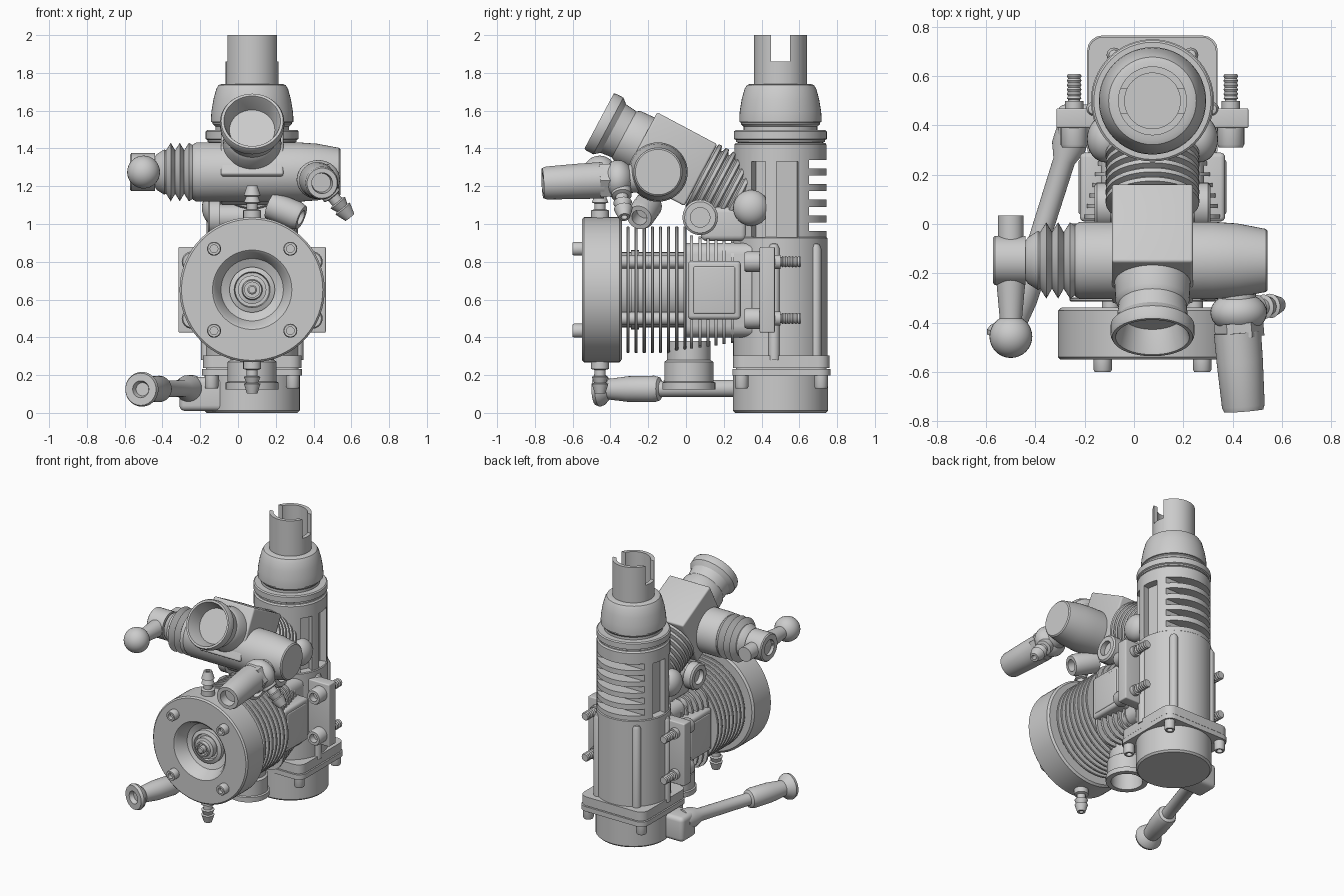
import bpy, bmesh
from math import sin, cos, pi, radians
from mathutils import Vector, Matrix

if "Cube" in bpy.data.objects:
    bpy.data.objects.remove(bpy.data.objects["Cube"])

CX = 0.075                       # symmetry plane of the engine
X, Y, Z = Vector((1, 0, 0)), Vector((0, 1, 0)), Vector((0, 0, 1))


def finish(name, bm, smooth=True):
    bmesh.ops.recalc_face_normals(bm, faces=bm.faces)
    me = bpy.data.meshes.new(name)
    bm.to_mesh(me)
    bm.free()
    ob = bpy.data.objects.new(name, me)
    bpy.context.collection.objects.link(ob)
    bpy.ops.object.select_all(action='DESELECT')
    ob.select_set(True)
    bpy.context.view_layer.objects.active = ob
    if smooth:
        bpy.ops.object.shade_smooth_by_angle(angle=radians(32))
    return ob


def lathe(name, prof, at, axis=Z, seg=48):
    """Revolve (radius, distance) points about an axis starting at a point."""
    bm = bmesh.new()
    m = Matrix.Translation(at) @ Vector(axis).to_track_quat('Z', 'Y').to_matrix().to_4x4()
    rings = []
    for r, t in prof:
        n = 1 if r == 0 else seg
        rings.append([bm.verts.new(m @ Vector((r * cos(2 * pi * i / seg), r * sin(2 * pi * i / seg), t)))
                      for i in range(n)])
    for a, b in zip(rings, rings[1:]):
        if len(a) == 1 and len(b) == 1:
            continue
        for i in range(seg):
            q = [a[i % len(a)], a[(i + 1) % len(a)], b[(i + 1) % len(b)], b[i % len(b)]]
            bm.faces.new(list(dict.fromkeys(q)))
    for ring in (rings[0], rings[-1]):
        if len(ring) > 1:
            bm.faces.new(ring)
    return finish(name, bm)


def rod(name, a, b, r, r2=None, seg=32):
    a, b = Vector(a), Vector(b)
    return lathe(name, [(r, 0), (r if r2 is None else r2, (b - a).length)], a, b - a, seg)


def ball(name, c, r, scale=(1, 1, 1)):
    bm = bmesh.new()
    bmesh.ops.create_uvsphere(bm, u_segments=32, v_segments=16, radius=r,
                              matrix=Matrix.Translation(c) @ Matrix.Diagonal((*scale, 1)))
    return finish(name, bm)


def box(name, c, size, bevel=0, along=None, rot=None):
    """Box with the edges parallel to 'along' (or all edges) rounded."""
    bm = bmesh.new()
    bmesh.ops.create_cube(bm, size=1, matrix=Matrix.Diagonal((*size, 1)))
    if bevel:
        es = [e for e in bm.edges if along is None or
              abs((e.verts[0].co - e.verts[1].co).normalized().dot(along)) > .9]
        bmesh.ops.bevel(bm, geom=es, offset=bevel, segments=4, profile=.5, affect='EDGES')
    bm.transform(Matrix.Translation(c) @ (rot or Matrix()))
    return finish(name, bm)


def cut(ob, boxes):
    """Subtract (centre, size, z angle) boxes from an object."""
    bm = bmesh.new()
    for c, size, ang in boxes:
        bmesh.ops.create_cube(bm, size=1, matrix=Matrix.Translation(c) @ Matrix.Rotation(ang, 4, 'Z')
                              @ Matrix.Diagonal((*size, 1)))
    tool = finish("cutter", bm, False)
    tool.hide_render = True
    mod = ob.modifiers.new("cut", 'BOOLEAN')
    mod.operation, mod.object, mod.solver = 'DIFFERENCE', tool, 'EXACT'
    bpy.context.view_layer.objects.active = ob
    bpy.ops.object.modifier_apply(modifier="cut")
    bpy.data.objects.remove(tool)


def cap_bolt(name, at, axis, r, h):
    lathe(name, [(0, 0), (r, 0), (r, h * .85), (r * .88, h), (r * .55, h), (r * .55, h * .45), (0, h * .45)],
          at, axis, 24)
    

def nipple(name, at, axis, s=1.0):
    p = [(.045, 0), (.045, .045), (.028, .05), (.028, .08), (.042, .085), (.03, .115),
         (.042, .12), (.026, .17), (.014, .17), (.014, .1), (0, .1)]
    lathe(name, [(r * s, t * s) for r, t in p], at, axis, 24)


# Vertical crankcase column
BODY = Vector((CX, .5, 0))
lathe("bottom_cap", [(.24, 0), (.252, .012), (.252, .2)], BODY)
box("base_flange_lower", (CX, .505, .215), (.53, .52, .035), .06, Z)
box("base_flange_upper", (CX, .505, .27), (.52, .51, .065), .06, Z)
box("base_flange_gasket", (CX, .505, .235), (.49, .48, .03), .05, Z)
for sx in (-1, 1):
    for sy in (-1, 1):
        cap_bolt("base_bolt", (CX + sx * .215, .505 + sy * .21, .2), -Z, .036, .07)
lathe("crankcase", [(.25, .28), (.25, .925), (.244, .93)], BODY, seg=64)
for a in (50, 130, -8, 188):
    p = BODY + Vector((cos(radians(a)), sin(radians(a)), 0)) * .243
    lathe("crankcase_rib", [(0, .28), (.03, .28), (.03, .87), (.02, .893), (0, .9)], p, seg=20)

# Slotted cage
cage = lathe("slotted_cage", [(.19, .92), (.244, .92), (.244, 1.42), (.236, 1.43), (.19, 1.43), (.19, .92)][:5],
             BODY, seg=64)
slots = []
for a, w in ((-29, .085), (9, .115), (171, .115), (209, .085)):
    d = Vector((cos(radians(a)), sin(radians(a)), 0))
    slots.append((BODY + d * .245 + Z * 1.13, (.11, w, .4), radians(a)))
for i in range(5):
    slots.append((Vector((CX, .75, .985 + .083 * i)), (.6, .2, .045), 0))
cut(cage, slots)
lathe("cage_rim", [(.2, 1.42), (.236, 1.435), (.236, 1.445), (.246, 1.45), (.246, 1.49), (.238, 1.497), (.19, 1.497)], BODY)
lathe("thrust_washer", [(.195, 1.49), (.195, 1.515), (.21, 1.53), (.21, 1.54)], BODY)
lathe("collar_nut", [(.2, 1.535), (.218, 1.54), (.218, 1.565), (.215, 1.6), (.205, 1.66), (.19, 1.715),
                     (.178, 1.735), (.16, 1.742), (.12, 1.742)], BODY)
shaft = lathe("drive_shaft", [(0, 1.6), (.14, 1.6), (.14, 2), (.113, 2), (.113, 1.7), (0, 1.7)], BODY)
cut(shaft, [(Vector((CX, .5, 2)), (.5, .1, .28), 0)])

# Mounting lugs with bolts
for s in (-1, 1):
    box("mount_lug", (CX + s * .3, .43, .652), (.18, .08, .455), .008)
    for z in (.5, .8):
        x = CX + s * .318
        cap_bolt("mount_bolt_head", (x, .395, z), -Y, .055, .085)
        prof = [(.024, 0), (.024, .04)]
        for i in range(6):
            prof += [(.03, .045 + i * .018), (.025, .054 + i * .018)]
        lathe("mount_stud", prof, (x, .465, z), Y, 20)
        rod("mount_spacer", (x, .46, z), (x, .5, z), .037)

# Horizontal cylinder with cooling fins
CYL = Vector((CX, 0, .652))
rod("cylinder_core", CYL - Y * .4, CYL + Y * .4, .2)
for i in range(8):
    y = -.315 + .043 * i
    lathe("cooling_fin", [(.332, 0), (.336, .004), (.336, .012), (.332, .016)], CYL + Y * y, Y, 64)
lathe("cylinder_ring", [(.21, 0), (.21, .04)], CYL + Y * -.29, Y)
for s in (-1, 1):
    for z in (.5, .8):
        rod("cylinder_stud", (CX + s * .17, -.36, z), (CX + s * .17, .1, z), .035)
box("rear_core", (CX, .17, .65), (.42, .36, .5), .06, Y)
for i in range(6):
    box("rear_fin", (CX, .03 + i * .043, .64), (.55 - .02 * i, .016, .6 - .012 * i), .12, Y)
for s in (-1, 1):
    box("side_panel", (CX + s * .245, .15, .65), (.1, .28, .31), .02)
    box("side_panel_frame", (CX + s * .29, .15, .65), (.02, .22, .25), .008)

# Cylinder head, combustion button and glow plug
lathe("cylinder_head", [(0, 0), (.37, 0), (.384, .012), (.384, .2), (.374, .21), (.21, .21), (.198, .2),
                        (.165, .12), (.12, .1), (.12, .13), (.095, .14), (.09, .12), (0, .12)],
      CYL - Y * .34, -Y, 72)
lathe("glow_plug", [(.075, 0), (.075, .06), (.055, .065), (.05, .085), (.04, .085), (.04, .06), (.025, .06),
                    (.025, .1), (.018, .105), (0, .105)], CYL - Y * .44, -Y, 32)
for sx in (-1, 1):
    for sz in (-1, 1):
        cap_bolt("head_bolt", CYL + Vector((sx * .202, -.548, sz * .217)), -Y, .037, .052)
nipple("water_nipple_top", (CX, -.455, 1.025), Z, 1.05)
nipple("water_nipple_bottom", (CX, -.455, .28), -Z, 1.05)

# Exhaust stub below the cylinder
lathe("exhaust_stub", [(.115, .38), (.115, .28), (.13, .27), (.13, .165), (.14, .16), (.14, .125), (.105, .125),
                       (.105, .25), (0, .25)], (CX, .015, 0))

# Rear needle arm at the base
box("needle_arm_block", (-.12, .4, .1), (.38, .17, .18), .03)
P, Q = Vector((-.245, .38, .13)), Vector((-.515, -.475, .125))
L = (Q - P).length
lathe("needle_arm", [(0, -.02), (.07, 0), (.07, .07), (.045, .13), (.043, L * .6), (.062, L * .61), (.07, L * .64),
                     (.068, L * .8), (.055, L * .92), (.085, L * .955), (.092, L - .02), (.085, L), (.045, L),
                     (.035, L - .03), (0, L - .03)], P, Q - P)

# Carburettor body tilted towards the front
TILT = radians(28)
MOUTH = Vector((CX, -.46, 1.545))
A = Vector((0, cos(TILT), -sin(TILT)))
lathe("carb_intake", [(0, .1), (.12, .1), (.145, .01), (.15, 0), (.164, 0), (.17, .012), (.17, .055), (.162, .065),
                      (.145, .085), (.138, .15), (.15, .17), (.155, .26)], MOUTH, A)
box("carb_block", MOUTH + A * .43, (.33, .36, .37), .012, rot=Matrix.Rotation(-TILT, 4, 'X'))
neck = [(.15, .58)]
for i in range(6):
    t = .61 + i * .042
    neck += [(.165, t), (.19, t + .008), (.19, t + .026), (.165, t + .034)]
lathe("carb_neck", neck + [(.16, .88), (.16, 1.02)], MOUTH, A)

# Clamp bolts and domed bosses beside the neck
rod("clamp_bar", (CX - .2, .075, 1.035), (CX + .2, .075, 1.035), .07)
for s in (-1, 1):
    cap_bolt("clamp_bolt", (CX + s * .17, .075, 1.035), X * s, .094, .065)
    ball("neck_boss", (CX + s * .19, .345, 1.085), .095, (.8, 1, 1))
box("neck_bridge", (CX, .2, 1.0), (.34, .24, .18), .03)
cap_bolt("idle_screw", (CX + .1, -.2, 1.1), (.85, -.25, -.35), .075, .18)

# Throttle barrel, bellows boot and lever on the x axis
BY, BZ = -.148, 1.275
lathe("throttle_barrel", [(0, -.24), (.145, -.24), (.157, -.22), (.157, .32), (.15, .42), (.128, .535), (.12, .542),
                          (0, .542)], (0, BY, BZ), X)
boot = [(.13, -.22)]
for i in range(3):
    boot += [(.155, -.26 - i * .048), (.115, -.285 - i * .048)]
lathe("bellows_boot", boot + [(.12, -.39), (.095, -.43), (.08, -.44)], (0, BY, BZ), X)
lathe("lever_hub", [(.08, -.44), (.1, -.44), (.1, -.565), (.092, -.572), (.055, -.572), (.055, -.55), (0, -.55)],
      (0, BY, BZ), X)
rod("lever_stub", (-.5, .035, BZ), (-.5, -.2, BZ), .052)
rod("lever_arm", (-.5, -.2, BZ), (-.5, -.42, BZ), .062, .042)
ball("lever_ball", (-.5, -.457, BZ), .087)

# Needle valve on the right of the barrel
rod("needle_seat", (.41, -.15, 1.25), (.425, -.36, 1.235), .075)
ball("needle_housing", (.425, -.36, 1.235), .115, (1, .72, .9))
lathe("needle_nut", [(.1, 0), (.1, .06)], (.425, -.4, 1.232), (.08, -1, -.05), 6)
lathe("needle_tube", [(.096, 0), (.094, .12), (.087, .3), (.08, .32), (.055, .32), (.05, .26), (0, .26)],
      (.42, -.44, 1.232), (.08, -1, -.05))
nipple("fuel_nipple", (.465, -.345, 1.19), (.7, .1, -.85), 1.18)
